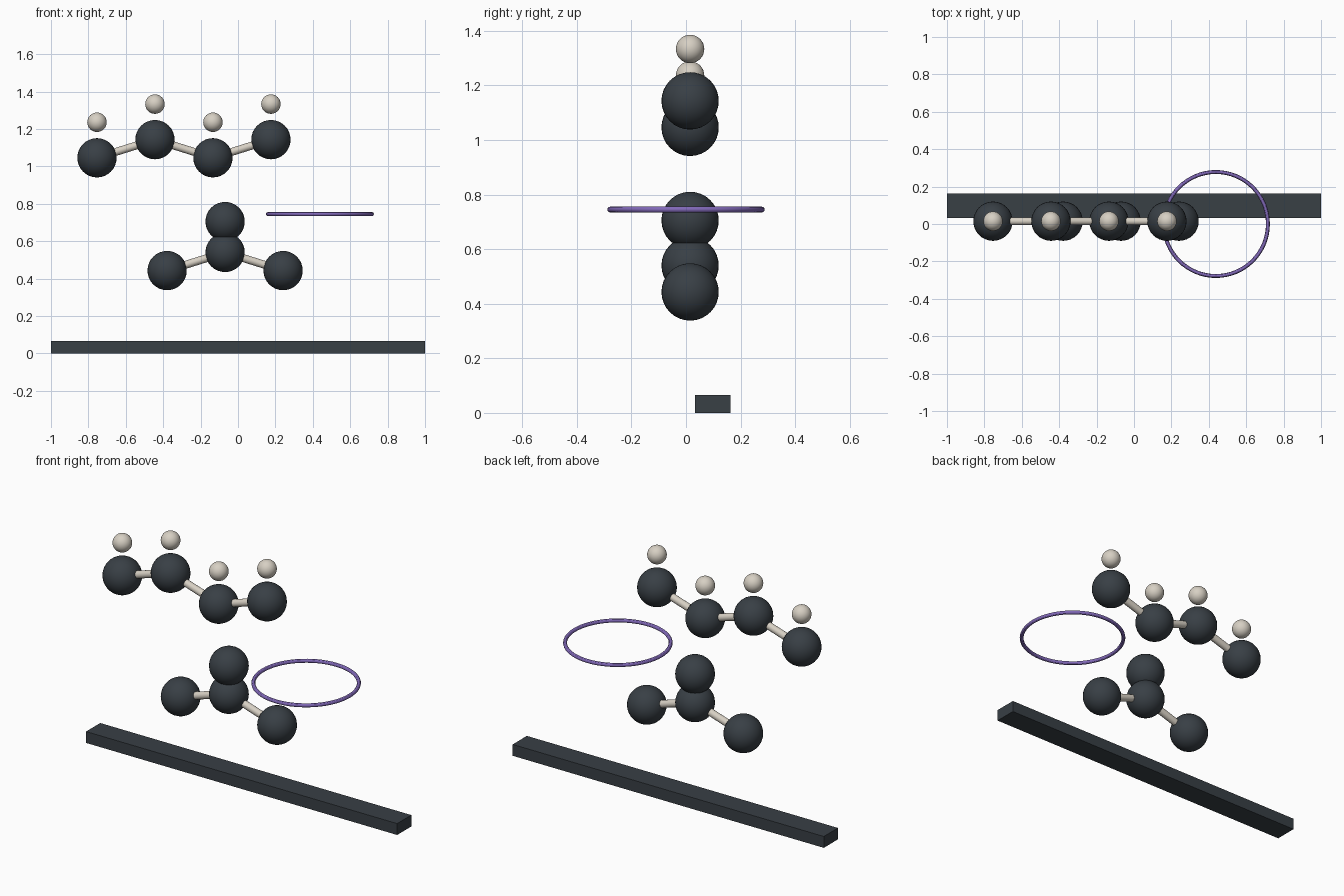
import bpy
from mathutils import Vector

cube = bpy.data.objects.get("Cube")
if cube:
    bpy.data.objects.remove(cube, do_unlink=True)


def material(name, rgb):
    m = bpy.data.materials.new(name)
    m.use_nodes = True
    colour = (*rgb, 1)
    m.diffuse_color = colour
    bsdf = next(n for n in m.node_tree.nodes if n.type == 'BSDF_PRINCIPLED')
    bsdf.inputs["Base Color"].default_value = colour
    return m


charcoal = material("charcoal", (0.040, 0.050, 0.060))
ivory = material("ivory", (0.68, 0.63, 0.55))
violet = material("violet", (0.22, 0.14, 0.48))


def finish(name, mat, smooth=True):
    ob = bpy.context.object
    ob.name = name
    ob.data.materials.append(mat)
    if smooth:
        bpy.ops.object.shade_smooth_by_angle()
    return ob


def ball(name, centre, radius, mat):
    bpy.ops.mesh.primitive_uv_sphere_add(segments=32, ring_count=16,
                                         radius=radius, location=centre)
    return finish(name, mat)


def bond(name, a, b):
    direction = b - a
    bpy.ops.mesh.primitive_cylinder_add(vertices=16, radius=0.021,
                                        depth=direction.length, location=(a + b) / 2)
    ob = finish(name, ivory)
    ob.rotation_euler = direction.to_track_quat('Z', 'Y').to_euler()


Y = 0.015        # plane of both molecules
STEP = 0.31      # horizontal spacing of atoms
LOW, HIGH = 1.046, 1.143

# Upper zigzag chain: large atoms, small atoms above, bonds between
chain = [Vector((-0.754 + STEP * i, Y, HIGH if i % 2 else LOW)) for i in range(4)]
for i, p in enumerate(chain):
    ball(f"chain_atom_{i}", p, 0.105, charcoal)
    ball(f"small_atom_{i}", p + Vector((0, 0, 0.19)), 0.052, ivory)
for i in range(3):
    bond(f"chain_bond_{i}", chain[i], chain[i + 1])

# Lower branched molecule
hub = Vector((-0.069, Y, 0.54))
ball("hub_atom", hub, 0.105, charcoal)
for name, offset in (("left", (STEP, 0, -0.097)),
                     ("right", (-STEP, 0, -0.097)),
                     ("top", (0, 0, 0.165))):
    tip = hub + Vector(offset)
    ball(f"{name}_branch_atom", tip, 0.105, charcoal)
    bond(f"{name}_branch_bond", hub, tip)

# Floating ring
bpy.ops.mesh.primitive_torus_add(major_radius=0.278, minor_radius=0.0105,
                                 major_segments=64, minor_segments=12,
                                 location=(0.438, 0, 0.745))
finish("ring", violet)

# Base bar
bpy.ops.mesh.primitive_cube_add(size=1, location=(0, 0.098, 0.033))
bar = finish("base_bar", charcoal, smooth=False)
bar.scale = (2, 0.13, 0.066)
